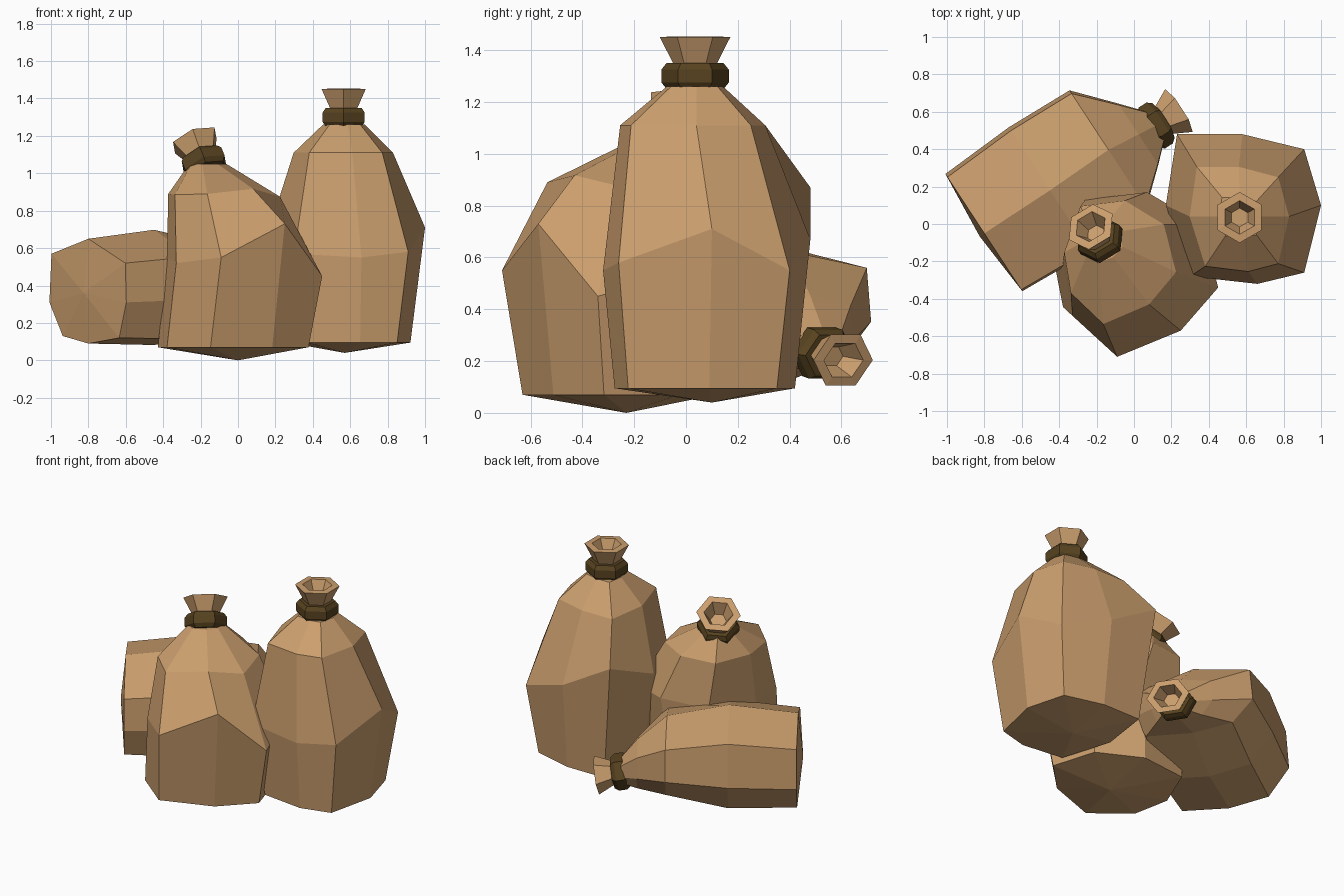
import bpy, bmesh, math
from mathutils import Vector, Matrix

if "Cube" in bpy.data.objects:
    bpy.data.objects.remove(bpy.data.objects["Cube"])


def material(name, rgb):
    m = bpy.data.materials.new(name)
    m.diffuse_color = (*rgb, 1)
    m.use_nodes = True
    m.node_tree.nodes["Principled BSDF"].inputs["Base Color"].default_value = m.diffuse_color
    return m


burlap = material("burlap tan", (0.60, 0.345, 0.155))
rope = material("dark brown rope", (0.095, 0.055, 0.014))


def loft(name, rings, mat, start=None, cap_end=True, closed=False):
    """Skin a stack of vertex rings; start is an optional pole closing the first ring."""
    bm = bmesh.new()
    loops = [[bm.verts.new(p) for p in ring] for ring in rings]
    n = len(loops[0])
    pairs = list(zip(loops, loops[1:]))
    if closed:
        pairs.append((loops[-1], loops[0]))
    for a, b in pairs:
        for i in range(n):
            j = (i + 1) % n
            bm.faces.new((a[i], a[j], b[j], b[i]))
    if start is not None:
        pole = bm.verts.new(start)
        for i in range(n):
            bm.faces.new((pole, loops[0][(i + 1) % n], loops[0][i]))
    elif not closed:
        bm.faces.new(loops[0])
    if cap_end and not closed:
        bm.faces.new(loops[-1])
    bmesh.ops.recalc_face_normals(bm, faces=bm.faces)
    me = bpy.data.meshes.new(name)
    bm.to_mesh(me)
    bm.free()
    me.materials.append(mat)
    ob = bpy.data.objects.new(name, me)
    bpy.context.collection.objects.link(ob)
    return ob


def sack(name, outline, rings, pole, frame=Matrix.Identity(4)):
    """outline: (u, v, dh); rings: centre u, v, height, scale u, scale v, dh factor."""
    pts = [[frame @ Vector((cu + su * u, cv + sv * v, h + k * d)) for u, v, d in outline]
           for cu, cv, h, su, sv, k in rings]
    loft(name + "_body", pts, burlap, start=frame @ Vector(pole))


def collar(name, origin, axis, spin, squash=1.0):
    """Rope tie and flared hollow mouth, six sided."""
    rot = Vector((0, 0, 1)).rotation_difference(Vector(axis)).to_matrix().to_4x4()
    frame = (Matrix.Translation(origin) @ rot @ Matrix.Rotation(spin, 4, 'Z')
             @ Matrix.Diagonal((1, squash, 1, 1)))

    def lathe(profile):
        return [[frame @ Vector((r * math.cos(i * math.pi / 3), r * math.sin(i * math.pi / 3), h))
                 for i in range(6)] for r, h in profile]
    loft(name + "_rope_tie",
         lathe([(0.06, 0), (0.110, 0), (0.130, 0.025), (0.130, 0.075), (0.110, 0.1), (0.06, 0.1)]),
         rope, closed=True)
    loft(name + "_mouth",
         lathe([(0.085, 0.03), (0.085, 0.1), (0.136, 0.2), (0.09, 0.203), (0.05, 0.12)]),
         burlap)


# tall sack on the right
sack("tall_sack",
     [(.08, -.42, -.12), (.33, -.36, -.09), (.42, 0, .04), (.33, .30, -.12),
      (0, .38, 0), (-.35, .38, .2), (-.41, 0, .04), (-.28, -.38, -.1)],
     [(.59, .09, .095, .79, .87, 0), (.58, .10, .67, 1, 1, 1),
      (.56, .04, 1.11, .64, .70, 0), (.565, .04, 1.26, .27, .27, 0)],
     (.57, .10, .04))
collar("tall_sack", (.565, .035, 1.25), (0, 0, 1), math.pi / 2)

# leaning sack in front
sack("front_sack",
     [(-.11, -.46, 0), (.23, -.32, .18), (.43, -.09, -.1), (.34, .25, 0),
      (.05, .42, .05), (-.28, .38, .05), (-.40, .05, 0), (-.35, -.24, -.03)],
     [(-.04, -.24, .07, .97, .85, 0), (.02, -.25, .55, 1, 1, 1),
      (-.085, -.19, .89, .72, .75, .15), (-.165, -.1, 1.05, .24, .24, 0)],
     (0, -.23, 0))
collar("front_sack", (-.165, -.105, 1.01), (-.33, .45, .83), math.pi / 2)

# sack lying on its side: u across, v up, height along its length
along = Vector((.836, .548, 0))
across = Vector((-.548, .836, 0))
lying = Matrix((across, (0, 0, 1), along)).transposed().to_4x4()
lying.translation = (-.80, -.05, 0)
sack("lying_sack",
     [(.36, .2, 0), (0, .28, 0), (-.36, .15, 0), (-.37, -.06, 0),
      (-.3, -.25, 0), (0, -.28, 0), (.25, -.24, 0), (.38, -.06, 0)],
     [(0, .37, 0, 1, 1, 0), (0, .39, .42, 1.06, 1.1, 0), (.01, .40, .80, 1, .80, 0),
      (-.01, .31, .98, .52, .52, 0), (-.02, .25, 1.08, .24, .28, 0)],
     (0, .36, -.03), lying)
collar("lying_sack", (.075, .50, .24), (.82, .53, -.18), math.radians(123), 0.85)
